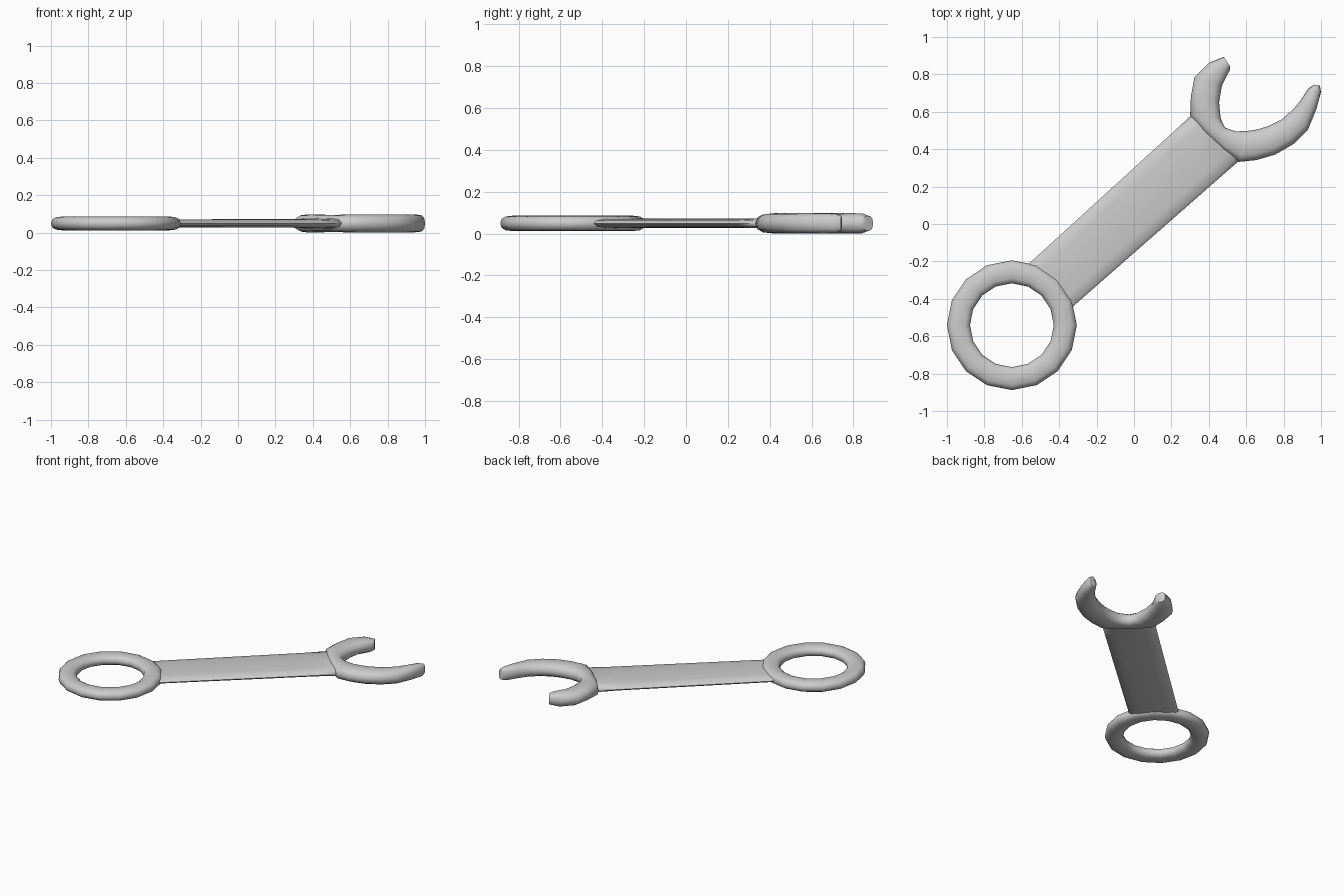
import bpy, bmesh, math
from mathutils import Vector

if "Cube" in bpy.data.objects:
    bpy.data.objects.remove(bpy.data.objects["Cube"])

MID_Z = 0.049


def section(a, b, half_h, power=0.8, sides=12):
    """Rounded upright section spanning plan points a and b."""
    a, b = Vector((*a, MID_Z)), Vector((*b, MID_Z))
    mid, half = (a + b) / 2, (b - a) / 2
    pts = []
    for i in range(sides):
        t = 2 * math.pi * i / sides
        c, s = math.cos(t), math.sin(t)
        c = math.copysign(abs(c) ** power, c)
        s = math.copysign(abs(s) ** power, s)
        pts.append(mid + half * c + Vector((0, 0, half_h * s)))
    return pts


def loft(name, sections, closed=False):
    bm = bmesh.new()
    loops = [[bm.verts.new(p) for p in sec] for sec in sections]
    n = len(loops[0])
    pairs = list(zip(loops, loops[1:]))
    if closed:
        pairs.append((loops[-1], loops[0]))
    else:
        bm.faces.new(loops[0])
        bm.faces.new(loops[-1])
    for p, q in pairs:
        for i in range(n):
            j = (i + 1) % n
            bm.faces.new((p[i], p[j], q[j], q[i]))
    bmesh.ops.recalc_face_normals(bm, faces=bm.faces)
    me = bpy.data.meshes.new(name)
    bm.to_mesh(me)
    bm.free()
    ob = bpy.data.objects.new(name, me)
    bpy.context.collection.objects.link(ob)
    bpy.ops.object.select_all(action='DESELECT')
    ob.select_set(True)
    bpy.context.view_layer.objects.active = ob
    bpy.ops.object.shade_smooth_by_angle(angle=math.radians(55))
    return ob


# Ring end: 16-sided rounded loop
CX, CY = -0.653, -0.541


def ring_point(r, i):
    t = 2 * math.pi * i / 16
    return (CX + r * math.cos(t), CY + r * math.sin(t))


loft("ring_end", [section(ring_point(0.224, i), ring_point(0.347, i), 0.037)
                  for i in range(16)], closed=True)

# Handle: flat bar with softened edges, thickening where it enters the jaw
bar = [
    ((-0.565, -0.215), (-0.325, -0.44), 0.022),
    ((0.20, 0.483), (0.453, 0.243), 0.023),
    ((0.30, 0.575), (0.555, 0.332), 0.028),
    ((0.37, 0.555), (0.55, 0.385), 0.038),
]
loft("handle", [section(a, b, h, power=0.7) for a, b, h in bar])

# Open jaw: inner point, outer point, half height along the fork
jaw = [
    ((0.512, 0.845), (0.480, 0.894), 0.036),
    ((0.512, 0.822), (0.400, 0.862), 0.048),
    ((0.470, 0.740), (0.323, 0.785), 0.049),
    ((0.455, 0.650), (0.304, 0.680), 0.049),
    ((0.463, 0.565), (0.300, 0.580), 0.048),
    ((0.487, 0.515), (0.385, 0.480), 0.045),
    ((0.545, 0.495), (0.470, 0.400), 0.045),
    ((0.610, 0.498), (0.560, 0.332), 0.048),
    ((0.665, 0.506), (0.655, 0.342), 0.049),
    ((0.722, 0.525), (0.757, 0.372), 0.049),
    ((0.790, 0.560), (0.852, 0.427), 0.049),
    ((0.850, 0.612), (0.930, 0.503), 0.049),
    ((0.892, 0.663), (0.976, 0.617), 0.048),
    ((0.932, 0.725), (1.000, 0.705), 0.046),
    ((0.962, 0.745), (0.994, 0.740), 0.036),
]
loft("open_jaw", [section(a, b, h) for a, b, h in jaw])
